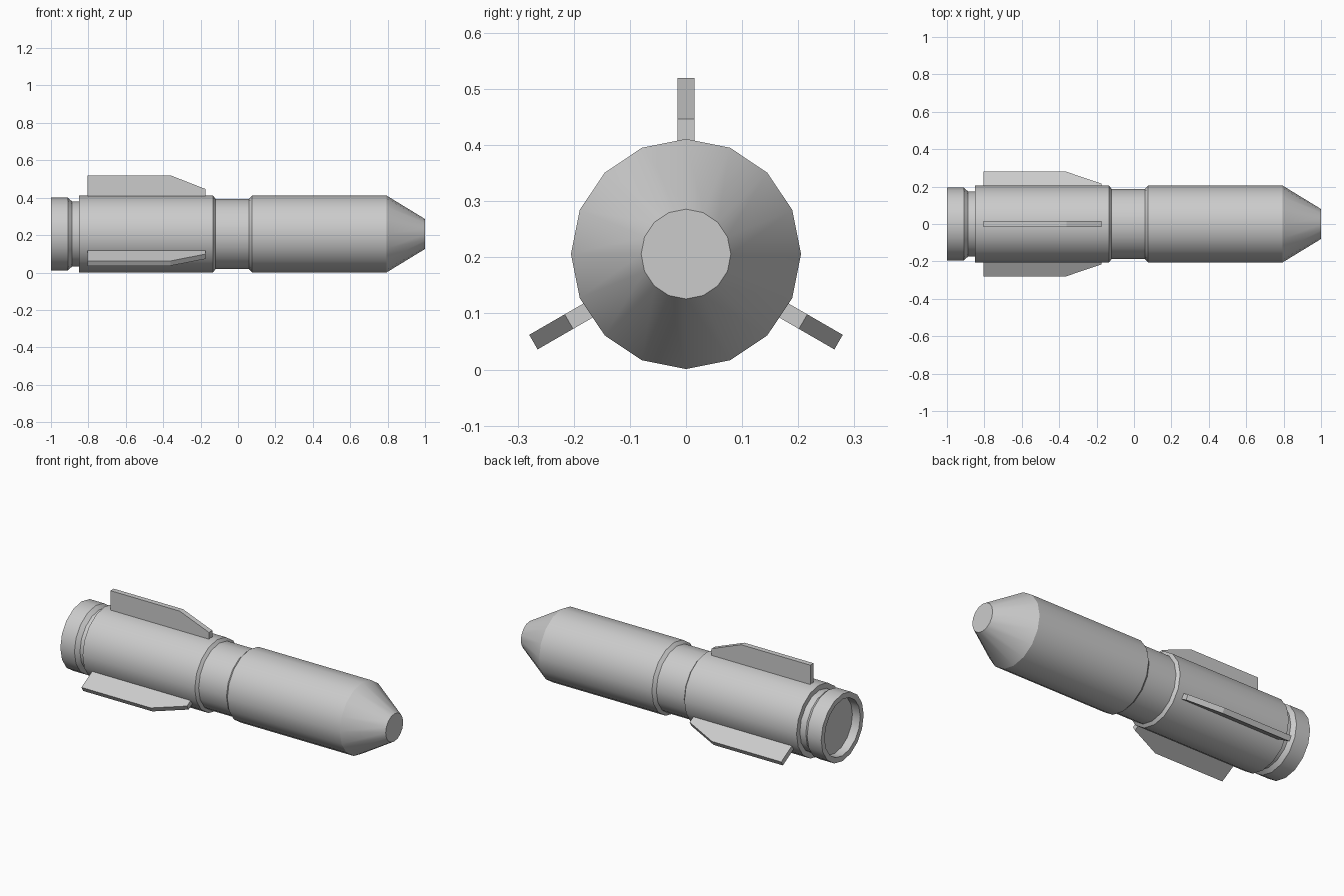
import bpy, bmesh
from math import pi, sin, cos, radians
from mathutils import Matrix

if "Cube" in bpy.data.objects:
    bpy.data.objects.remove(bpy.data.objects["Cube"])

CZ = 0.206   # height of the long axis
SIDES = 16


def make_object(name, bm, smooth=False):
    bmesh.ops.recalc_face_normals(bm, faces=bm.faces)
    mesh = bpy.data.meshes.new(name)
    bm.to_mesh(mesh)
    bm.free()
    ob = bpy.data.objects.new(name, mesh)
    bpy.context.collection.objects.link(ob)
    ob.location.z = CZ
    if smooth:
        bpy.ops.object.select_all(action='DESELECT')
        ob.select_set(True)
        bpy.context.view_layer.objects.active = ob
        bpy.ops.object.shade_smooth_by_angle(angle=radians(25))
    return ob


def lathe_x(name, profile):
    """Turn (x, radius) points about the x axis and cap both ends."""
    bm = bmesh.new()
    rings = [[bm.verts.new((x, r * sin(2 * pi * i / SIDES), r * cos(2 * pi * i / SIDES)))
              for i in range(SIDES)] for x, r in profile]
    for a, b in zip(rings, rings[1:]):
        for i in range(SIDES):
            j = (i + 1) % SIDES
            bm.faces.new((a[i], a[j], b[j], b[i]))
    bm.faces.new(rings[0])
    bm.faces.new(rings[-1])
    return make_object(name, bm, smooth=True)


def fin(name, angle):
    """Flat plate with a clipped front corner, turned about the x axis."""
    outline = [(-0.805, 0.185), (-0.175, 0.185), (-0.175, 0.241),
               (-0.362, 0.314), (-0.805, 0.314)]
    bm = bmesh.new()
    face = bm.faces.new([bm.verts.new((x, -0.015, r)) for x, r in outline])
    ext = bmesh.ops.extrude_face_region(bm, geom=[face])
    moved = [g for g in ext['geom'] if isinstance(g, bmesh.types.BMVert)]
    bmesh.ops.translate(bm, verts=moved, vec=(0, 0.03, 0))
    bm.transform(Matrix.Rotation(radians(angle), 4, 'X'))
    return make_object(name, bm)


# Body: recessed nozzle, tail groove, rear tube, waist, front tube, blunt nose
lathe_x("body", [
    (-0.95, 0.163), (-1.0, 0.163), (-1.0, 0.194), (-0.91, 0.194),
    (-0.888, 0.175), (-0.85, 0.175), (-0.85, 0.205), (-0.133, 0.205),
    (-0.12, 0.188), (0.058, 0.188), (0.075, 0.205), (0.795, 0.205),
    (1.0, 0.08)])

# Three fins around the rear tube
for n, side in enumerate(("top", "left", "right")):
    fin(f"fin_{side}", 120 * n)
